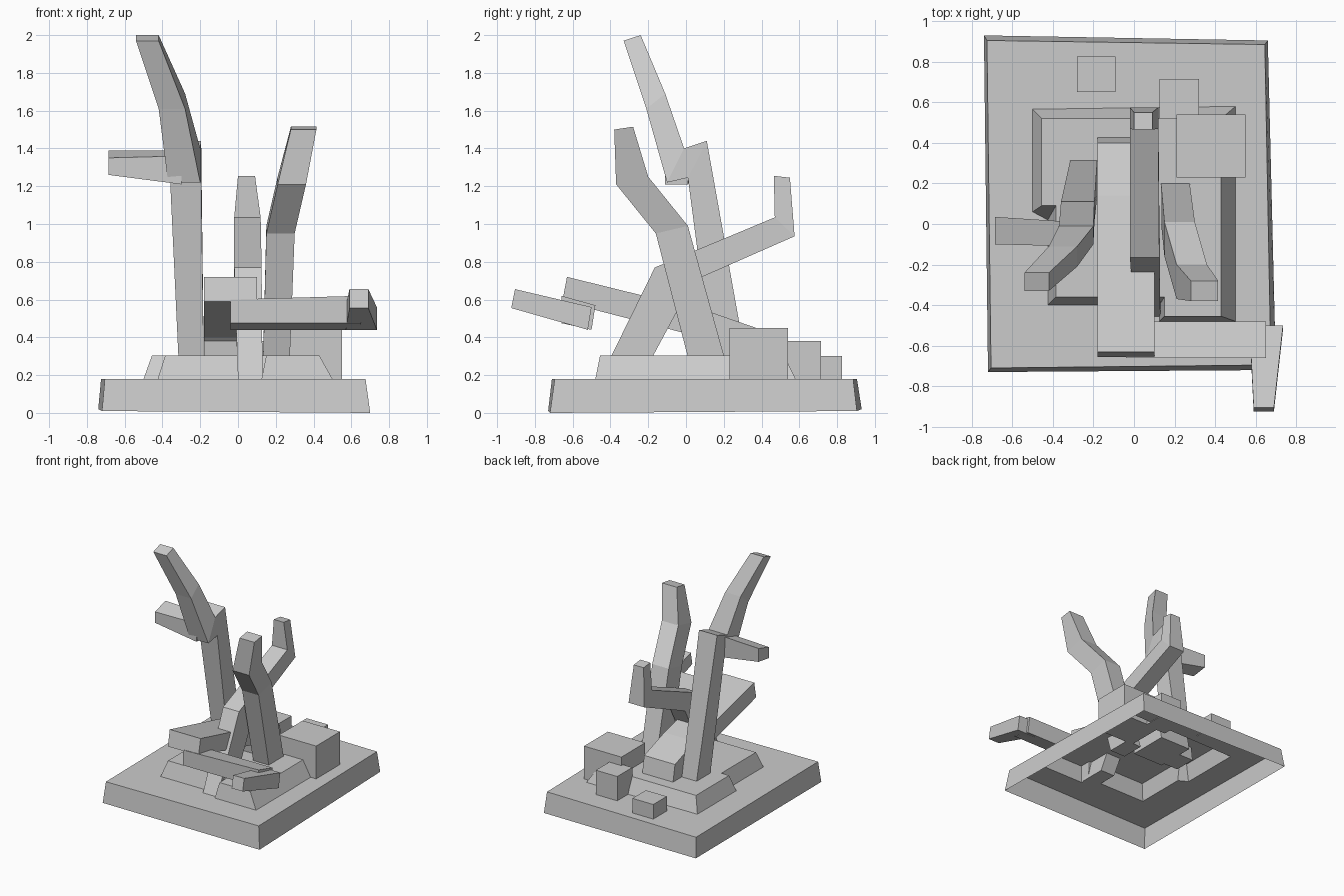
import bpy
import bmesh

cube = bpy.data.objects.get("Cube")
if cube:
    bpy.data.objects.remove(cube, do_unlink=True)

GREY = (0.6, 0.6, 0.6, 1.0)
mat = bpy.data.materials.new("plain_grey")
mat.use_nodes = True
mat.diffuse_color = GREY
mat.node_tree.nodes["Principled BSDF"].inputs["Base Color"].default_value = GREY


def finish(name, bm):
    bmesh.ops.recalc_face_normals(bm, faces=bm.faces[:])
    mesh = bpy.data.meshes.new(name)
    bm.to_mesh(mesh)
    bm.free()
    mesh.materials.append(mat)
    obj = bpy.data.objects.new(name, mesh)
    bpy.context.collection.objects.link(obj)
    return obj


def bridge(bm, a, b):
    n = len(a)
    for i in range(n):
        j = (i + 1) % n
        bm.faces.new((a[i], a[j], b[j], b[i]))


def loft(name, rings):
    """Skin four-sided rings into a closed angular limb."""
    bm = bmesh.new()
    loops = [[bm.verts.new(p) for p in ring] for ring in rings]
    for a, b in zip(loops, loops[1:]):
        bridge(bm, a, b)
    bm.faces.new(loops[0])
    bm.faces.new(loops[-1])
    return finish(name, bm)


def span(x0, x1, p, q):
    """Ring stretched in x between two (y, z) points."""
    return [(x0, *p), (x1, *p), (x1, *q), (x0, *q)]


def slice_at(x, *pts):
    """Ring lying in a plane of constant x."""
    return [(x, *p) for p in pts]


def block(name, x0, x1, y0, y1, z0, z1):
    return loft(name, [span(x0, x1, (y0, z), (y1, z)) for z in (z0, z1)])


# Hollow stepped base: slab walls, slab top with a hole, terrace walls and top
bm = bmesh.new()
slab_low = [(-.72, -.73, .01), (.70, -.72, 0), (.66, .905, 0.01), (-.74, .93, .02)]
slab_top = [(-.705, -.71), (.675, -.695), (.645, .885), (-.725, .905)]
terrace_low = [(-.425, -.40), (.125, -.40), (.125, -.48), (.50, -.48),
               (.50, .58), (-.50, .566), (-.50, .06), (-.425, .02)]
terrace_top = [(-.385, -.36), (.15, -.36), (.15, -.455), (.43, -.455),
               (.43, .52), (-.455, .52), (-.455, .09), (-.385, .09)]
low = [bm.verts.new(p) for p in slab_low]
top = [bm.verts.new((x, y, .18)) for x, y in slab_top]
foot = [bm.verts.new((x, y, .18)) for x, y in terrace_low]
crown = [bm.verts.new((x, y, .305)) for x, y in terrace_top]
bridge(bm, low, top)
bridge(bm, foot, crown)
bm.faces.new(crown)
rim = [bm.edges.get((loop[i - 1], loop[i])) for loop in (top, foot) for i in range(len(loop))]
bmesh.ops.triangle_fill(bm, edges=rim, use_beauty=True, use_dissolve=False, normal=(0, 0, 1))
finish("stepped_base", bm)

# Tall trunk that jogs forward and rises to the highest tip
loft("tall_trunk", [
    span(-.31, -.18, (.15, .18), (.335, .18)),
    span(-.36, -.195, (.01, 1.245), (.11, 1.44)),
    span(-.37, -.20, (-.10, 1.22), (-.01, 1.40)),
    span(-.42, -.28, (-.21, 1.61), (-.11, 1.69)),
    span(-.54, -.42, (-.33, 1.97), (-.24, 2.0))])
loft("tall_trunk_side_branch", [
    slice_at(-.30, (-.11, 1.21), (.01, 1.21), (.01, 1.39), (-.11, 1.36)),
    slice_at(-.685, (-.10, 1.26), (.035, 1.28), (.035, 1.39), (-.10, 1.35))])

# Bent trunk leaning forward
loft("bent_trunk", [
    span(.13, .27, (.04, .18), (.235, .18)),
    span(.15, .30, (-.16, .95), (.01, .99)),
    span(.21, .36, (-.37, 1.21), (-.20, 1.25)),
    span(.28, .415, (-.38, 1.50), (-.28, 1.515))])

# Leaning trunk that sweeps to the back and turns up
loft("hooked_trunk", [
    span(0, .13, (-.455, .18), (-.24, .18)),
    span(-.02, .125, (-.165, .77), (.04, .70)),
    span(-.02, .12, (.47, 1.035), (.575, .935)),
    span(0, .09, (.465, 1.255), (.55, 1.245))])

# Low limb from a stub at the back, with an arm across the front
loft("low_limb", [
    span(-.18, .10, (.12, .18), (.45, .18)),
    span(-.18, .10, (.10, .38), (.40, .44)),
    span(-.18, .10, (.08, .40), (.14, .53)),
    span(-.18, .10, (-.655, .59), (-.63, .72))])
loft("front_arm", [
    slice_at(x, (-.66, .475), (-.50, .44), (-.48, .57), (-.66, z))
    for x, z in ((-.04, .60), (.65, .62))])
loft("front_arm_tip", [
    span(.57, .735, (-.52, .44), (-.50, .56)),
    span(.59, .69, (-.925, .555), (-.905, .655))])

# Square rocks at the back
block("large_rock", .21, .55, .23, .54, .175, .45)
block("middle_rock", .125, .32, .52, .715, .175, .38)
block("small_rock", -.28, -.09, .65, .825, .175, .30)
